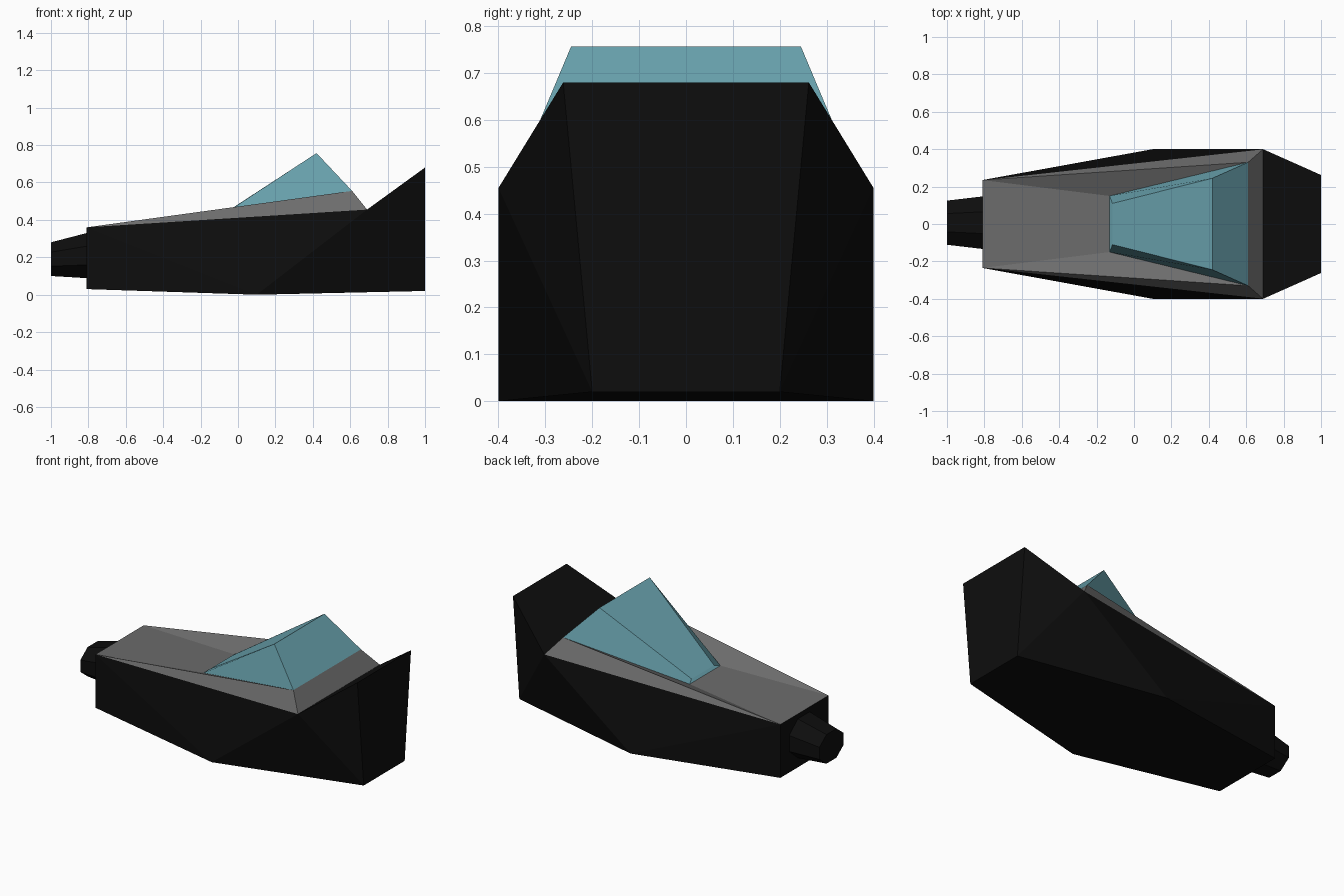
import bpy, bmesh, math

if "Cube" in bpy.data.objects:
    bpy.data.objects.remove(bpy.data.objects["Cube"])


def material(name, rgb):
    m = bpy.data.materials.new(name)
    m.diffuse_color = (*rgb, 1)
    m.use_nodes = True
    m.node_tree.nodes["Principled BSDF"].inputs["Base Color"].default_value = m.diffuse_color
    return m


BLACK = material("black", (0.004, 0.004, 0.004))
GRAY = material("gray", (0.15, 0.15, 0.15))
TEAL = material("teal glass", (0.14, 0.36, 0.42))


def finish(bm, name, mat):
    bmesh.ops.recalc_face_normals(bm, faces=bm.faces)
    me = bpy.data.meshes.new(name)
    bm.to_mesh(me)
    bm.free()
    me.materials.append(mat)
    ob = bpy.data.objects.new(name, me)
    bpy.context.collection.objects.link(ob)
    return ob


def mirrored(name, mat, points, side_faces, strips):
    """Side faces are built at +y and -y; strips join matching edges across the middle."""
    bm = bmesh.new()
    v = {(k, s): bm.verts.new((x, s * y, z))
         for k, (x, y, z) in points.items() for s in (1, -1)}
    for f in side_faces:
        for s in (1, -1):
            bm.faces.new([v[k, s] for k in f])
    for a, b in strips:
        bm.faces.new([v[a, 1], v[b, 1], v[b, -1], v[a, -1]])
    return finish(bm, name, mat)


# Shared corner points, +y side
nose_top, nose_bottom = (-0.81, 0.235, 0.36), (-0.81, 0.235, 0.03)
rear = (0.69, 0.4, 0.455)
ridge = (0.61, 0.33, 0.555)
sill = (-0.13, 0.15, 0.395)

# Black hull: sides, belly, sloped tail and end plates
mirrored("hull", BLACK,
         {"nt": nose_top, "nb": nose_bottom, "mid": (0.1, 0.4, 0.0), "rear": rear,
          "tt": (1.0, 0.262, 0.68), "tb": (1.0, 0.2, 0.02)},
         [("nt", "nb", "mid"), ("nt", "mid", "rear"),
          ("rear", "mid", "tb"), ("rear", "tb", "tt")],
         [("nt", "nb"), ("nb", "mid"), ("mid", "tb"), ("tb", "tt"), ("tt", "rear")])

# Gray deck: raised rim with a sunken middle in front of the canopy
mirrored("deck", GRAY,
         {"nt": nose_top, "rear": rear, "ridge": ridge, "sill": sill},
         [("nt", "rear", "ridge"), ("nt", "ridge", "sill")],
         [("nt", "sill"), ("ridge", "rear")])

# Teal canopy
mirrored("canopy", TEAL,
         {"sill": sill, "ridge": ridge, "apex": (0.42, 0.245, 0.757),
          "front": (-0.115, 0.11, 0.408)},
         [("sill", "ridge", "apex", "front")],
         [("sill", "front"), ("front", "apex"), ("apex", "ridge")])

# Eight-sided tapered snout
bm = bmesh.new()
rings = []
for x, z, ry, rz in ((-1.0, 0.19, 0.118, 0.09), (-0.80, 0.21, 0.1415, 0.122)):
    k = 1 / math.cos(math.pi / 8)
    angles = [(i + 0.5) * math.pi / 4 for i in range(8)]
    rings.append([bm.verts.new((x, 0.007 + ry * k * math.cos(a), z + rz * k * math.sin(a)))
                  for a in angles])
for i in range(8):
    j = (i + 1) % 8
    bm.faces.new([rings[0][i], rings[0][j], rings[1][j], rings[1][i]])
bm.faces.new(rings[0])
bm.faces.new(rings[1])
finish(bm, "snout", BLACK)
